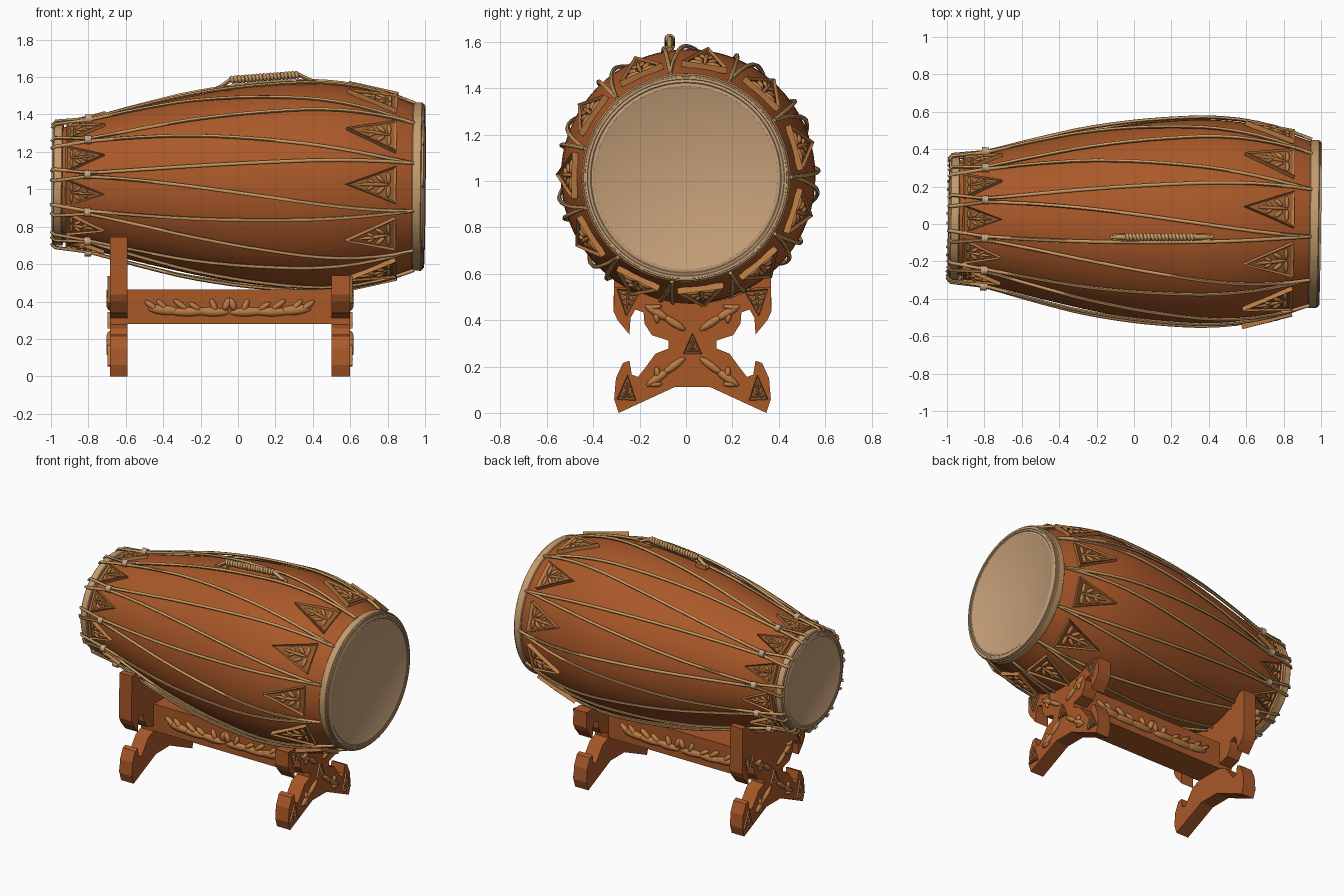
import bpy, bmesh, math
from mathutils import Matrix, Vector

if "Cube" in bpy.data.objects:
    bpy.data.objects.remove(bpy.data.objects["Cube"])

def mat(name, r, g, b):
    m = bpy.data.materials.new(name)
    m.diffuse_color = (r, g, b, 1)
    m.use_nodes = True
    m.node_tree.nodes["Principled BSDF"].inputs["Base Color"].default_value = m.diffuse_color
    return m

WOOD = mat("red_brown_wood", .40, .098, .022)
CARVED = mat("carved_wood", .50, .20, .057)
RECESS = mat("carved_recess", .30, .105, .028)
ROPE = mat("rope_tan", .56, .31, .115)
HOOP = mat("hoop_tan", .56, .33, .15)
HIDE = mat("drum_hide", .56, .35, .19)
BEAD = mat("bead_cream", .58, .38, .21)

# drum axis: nearly along x, slightly skewed
AXIS = Matrix.Translation((0, .015, 1.022)) @ Vector((1, 0, 0)).rotation_difference(
    Vector((1.95, -.03, -.015))).to_matrix().to_4x4()
STEP = 2 * math.pi / 11
CY = .028          # stand centre in y

def finish(bm, name, mats, xf=None, smooth=35, normals=True):
    if xf:
        bm.transform(xf)
    if normals:
        bmesh.ops.recalc_face_normals(bm, faces=bm.faces)
    me = bpy.data.meshes.new(name)
    bm.to_mesh(me)
    bm.free()
    ob = bpy.data.objects.new(name, me)
    bpy.context.collection.objects.link(ob)
    for m in mats:
        me.materials.append(m)
    if smooth:
        bpy.ops.object.select_all(action='DESELECT')
        ob.select_set(True)
        bpy.context.view_layer.objects.active = ob
        bpy.ops.object.shade_smooth_by_angle(angle=math.radians(smooth))
    return ob

def polar(x, r, a):
    """Point around the drum axis; angle 0 faces the front, 90 degrees is up."""
    return Vector((x, -r * math.cos(a), r * math.sin(a)))

RADII = [.285, .345, .397, .443, .485, .518, .54, .549, .533, .488, .425]
def radius(x):
    f = min(max((x + 1) / .2, 0), 9.999)
    i, t = int(f), f - int(f)
    p0, p1, p2, p3 = (RADII[min(max(j, 0), 10)] for j in range(i - 1, i + 3))
    return .5 * (2*p1 + (p2-p0)*t + (2*p0-5*p1+4*p2-p3)*t*t + (3*p1-p0-3*p2+p3)*t**3)

def lathe(name, profile, m, n=72):
    bm = bmesh.new()
    rows = []
    for x, r in profile:
        if r == 0:
            rows.append([bm.verts.new((x, 0, 0))] * n)
        else:
            rows.append([bm.verts.new(polar(x, r, 2*math.pi*i/n)) for i in range(n)])
    for a, b in zip(rows, rows[1:]):
        for i in range(n):
            vs = list(dict.fromkeys([a[i], a[(i+1) % n], b[(i+1) % n], b[i]]))
            bm.faces.new(vs)
    return finish(bm, name, [m], AXIS)

def tubes(name, paths, r, m, xf=None):
    cu = bpy.data.curves.new(name, 'CURVE')
    cu.dimensions, cu.bevel_depth, cu.bevel_resolution, cu.use_fill_caps = '3D', r, 1, True
    for pts in paths:
        sp = cu.splines.new('POLY')
        sp.points.add(len(pts) - 1)
        for q, p in zip(sp.points, pts):
            q.co = (*p, 1)
    tmp = bpy.data.objects.new(name + "_path", cu)
    bpy.context.collection.objects.link(tmp)
    me = bpy.data.meshes.new_from_object(tmp.evaluated_get(bpy.context.evaluated_depsgraph_get()))
    bpy.data.objects.remove(tmp)
    me.materials.clear()
    bm = bmesh.new()
    bm.from_mesh(me)
    return finish(bm, name, [m], xf, 60)

def leaf(bm, M, p, q, w, t):
    """Carved leaf: a flattened ellipsoid from p to q in the plane of M."""
    p, q = Vector(p), Vector(q)
    d, c = q - p, (p + q) / 2
    bmesh.ops.create_uvsphere(bm, u_segments=10, v_segments=6, radius=1,
        matrix=M @ Matrix.Translation((c.x, c.y, 0)) @ Matrix.Rotation(math.atan2(d.y, d.x), 4, 'Z')
        @ Matrix.Diagonal((d.length / 2, w / 2, t, 1)))

def triangle(bm, M, L, h, t=.014):
    """Framed triangular plate with carved leaves; base on the local v axis."""
    lo = [bm.verts.new(M @ Vector(c)) for c in ((0, -h, -t), (L, 0, -t), (0, h, -t))]
    hi = [bm.verts.new(M @ Vector(c)) for c in ((0, -h, t), (L, 0, t), (0, h, t))]
    bm.faces.new(lo[::-1])
    top = bm.faces.new(hi)
    for i in range(3):
        j = (i + 1) % 3
        bm.faces.new((lo[i], lo[j], hi[j], hi[i]))
    top.normal_update()
    bmesh.ops.inset_individual(bm, faces=[top], thickness=h * .17, depth=-t * .8)
    top.material_index = 1
    leaf(bm, M, (L*.1, 0), (L*.78, 0), h*.22, t*1.1)
    for s in (-1, 1):
        leaf(bm, M, (L*.14, 0), (L*.15, s*h*.72), h*.24, t*1.1)
        leaf(bm, M, (L*.22, s*h*.1), (L*.40, s*h*.5), h*.26, t*1.2)
        leaf(bm, M, (L*.42, s*h*.03), (L*.58, s*h*.30), h*.2, t*1.1)

def frame(o, u, v, w):
    return Matrix(((u[0], v[0], w[0], o[0]), (u[1], v[1], w[1], o[1]),
                   (u[2], v[2], w[2], o[2]), (0, 0, 0, 1)))

# ---- drum shell, hoops and heads
xs = [-.95 + 1.9 * i / 30 for i in range(31)]
lathe("drum_body", [(x, radius(x)) for x in xs], WOOD)
lathe("large_hoop", [(.935, .42), (.935, .445), (.94, .45), (.982, .45), (.986, .444), (.992, .442), (.992, .42)], HOOP)
lathe("large_head", [(.98, .438), (.997, .435), (.997, .425), (.994, .423), (.997, .412),
                     (.994, .408), (.995, .395), (.992, .39), (.992, 0)], HIDE)
lathe("small_hoop", [(-.935, .30), (-.935, .325), (-.94, .33), (-.98, .33), (-.985, .325), (-.985, .30)], HOOP)
lathe("small_head", [(-.98, .32), (-.992, .312), (-.992, .30), (-.989, .297), (-.992, .285),
                     (-.989, .28), (-.989, 0)], HIDE)

# ---- zigzag lacing, pulled together by beads near the small end
ropes, bead_bm = [], bmesh.new()
for k in range(11):
    a = math.radians(8) + STEP * k
    for s, off in ((1, 8), (-1, 8 - 360 / 11)):
        end = a + math.radians(off)
        path = [polar(-.975, .312, a + s*.07), polar(-.993, .325, a + s*.08),
                polar(-.975, .342, a + s*.09), polar(-.8, .362, a + s*.025)]
        for i in range(1, 19):
            t = i / 18
            x = -.8 + 1.735 * t
            e = max(0, 1 - abs(x + .3) / .5) * .01
            path.append(polar(x, radius(x) + .014 + e, a + s*.025*(1-t) + (end - a)*t))
        path.append(polar(.945, .452, end))
        ropes.append(path)
    bmesh.ops.create_cone(bead_bm, cap_ends=True, segments=12, radius1=.023, radius2=.023, depth=.036,
        matrix=Matrix.Translation(polar(-.8, .364, a)) @ Matrix.Rotation(math.pi/2, 4, 'Y'))
tubes("lacing_ropes", ropes, .0095, ROPE, AXIS)
finish(bead_bm, "lacing_beads", [BEAD], AXIS)

# ---- carved triangles around both ends
for name, xb, rb, xt, rt, h, a0 in (("large_end_triangles", .85, .482, .585, .555, .1, 1),
                                    ("small_end_triangles", -.915, .322, -.71, .377, .075, 24.4)):
    bm = bmesh.new()
    for k in range(11):
        a = math.radians(a0) + STEP * k
        B, T = polar(xb, rb, a), polar(xt, rt, a)
        u, v = (T - B).normalized(), Vector((0, math.sin(a), math.cos(a)))
        w = u.cross(v)
        if w.dot(polar(0, 1, a)) < 0:
            v, w = -v, -w
        triangle(bm, frame(B, u, v, w), (T - B).length, h)
    finish(bm, name, [CARVED, RECESS], AXIS, 50, False)

# ---- rope-wound carrying handle on top
HY = -.07
p0, p1 = Vector((-.04, HY, 1.585)), Vector((.325, HY, 1.613))
turns, coil = 19, []
for i in range(turns * 10 + 1):
    f, a = i / (turns * 10), 2 * math.pi * i / 10
    coil.append(p0.lerp(p1, f) + Vector((0, math.cos(a), math.sin(a))) * .014)
tubes("handle_coil", [coil], .0095, ROPE)
tubes("handle_core", [[Vector((-.12, HY, 1.535)), Vector((-.09, HY, 1.55)), p0, p1,
                       Vector((.37, HY, 1.59)), Vector((.42, HY, 1.568))]], .013, ROPE)
bm = bmesh.new()
for x, z, sx in ((-.075, 1.538, .08), (.36, 1.572, .1)):
    bmesh.ops.create_cube(bm, size=1, matrix=Matrix.Translation((x, HY, z))
                          @ Matrix.Diagonal((sx, .036, .026, 1)))
finish(bm, "handle_mounts", [CARVED], smooth=0)

# ---- stand: two cross-shaped end frames
LOWER = [(.34, .437), (.323, .40), (.272, .338), (.267, .41), (.246, .446), (.211, .433), (.207, .385),
         (.175, .335), (.103, .312), (.103, .278), (.16, .255), (.20, .20), (.235, .155), (.262, .165),
         (.272, .225), (.30, .215), (.33, .15), (.338, .06), (.318, 0), (.075, .112)]
def end_frame(name, x0, x1, top, r):
    half = []
    for i in range(9):                       # concave cradle under the drum
        d = .3 * i / 8
        z = 1.02 - math.sqrt(r * r - d * d)
        if z < top:
            half.append((d, z))
    half += [(math.sqrt(r * r - (1.02 - top) ** 2) if r < .5 else .27, top), (.338, top)] + LOWER
    loop = half + [(-d, z) for d, z in reversed(half) if d > 0]
    bm = bmesh.new()
    f = bm.faces.new([bm.verts.new((x0, CY + d, z)) for d, z in loop])
    ext = bmesh.ops.extrude_face_region(bm, geom=[f])
    bmesh.ops.translate(bm, vec=(x1 - x0, 0, 0),
                        verts=[g for g in ext['geom'] if isinstance(g, bmesh.types.BMVert)])
    finish(bm, name, [WOOD], smooth=0)

end_frame("left_end_frame", -.685, -.59, .745, .402)
end_frame("right_end_frame", .50, .60, .54, .548)

# beam joining the end frames
bm = bmesh.new()
bmesh.ops.create_cube(bm, size=1, matrix=Matrix.Translation((-.045, CY, .3725))
                      @ Matrix.Diagonal((1.11, .2, .185, 1)))
finish(bm, "stand_beam", [WOOD], smooth=0)

# carvings on the outer face of each end frame
for name, x, s in (("left_frame_carving", -.687, -1), ("right_frame_carving", .602, 1)):
    bm = bmesh.new()
    W = Vector((s, 0, 0))
    def tri(d, z, du, dz, L, h):
        u = Vector((0, du, dz)).normalized()
        triangle(bm, frame((x, CY + d, z), u, W.cross(u), W), L, h, .01)
    tri(0, .255, 0, 1, .09, .04)
    M = frame((x, CY, 0), (0, 1, 0), (0, 0, 1), W)
    for m in (-1, 1):
        tri(m * .275, .53, m * .1, -1, .115, .052)
        tri(m * .285, .055, -m * .05, 1, .11, .042)
        for p, q, w in (((.205, .465), (.10, .40), .038), ((.13, .42), (.03, .355), .034),
                        ((.16, .44), (.15, .385), .026), ((.20, .45), (.13, .46), .024),
                        ((.20, .115), (.10, .185), .038), ((.13, .165), (.03, .24), .034),
                        ((.15, .15), (.155, .20), .026), ((.19, .12), (.13, .125), .024)):
            leaf(bm, M, (m * p[0], p[1]), (m * q[0], q[1]), w, .017)
    finish(bm, name, [CARVED, RECESS], smooth=50, normals=False)

# leaf scrolls on both sides of the beam
SCROLL = [((.0, .34), (.20, .35), .05), ((.12, .345), (.33, .345), .05), ((.26, .345), (.44, .365), .055),
          ((.03, .35), (.0, .42), .04), ((.07, .34), (.10, .415), .035), ((.15, .35), (.22, .395), .032),
          ((.22, .35), (.30, .41), .034), ((.33, .35), (.39, .41), .034), ((.38, .35), (.455, .405), .034)]
for name, s in (("beam_carving_front", -1), ("beam_carving_back", 1)):
    bm = bmesh.new()
    M = frame((-.045, CY + s * .1, 0), (-s, 0, 0), (0, 0, 1), (0, s, 0))
    for m in (-1, 1):
        for p, q, w in SCROLL:
            leaf(bm, M, (m * p[0], p[1]), (m * q[0], q[1]), w, .02)
    finish(bm, name, [CARVED], smooth=50)
